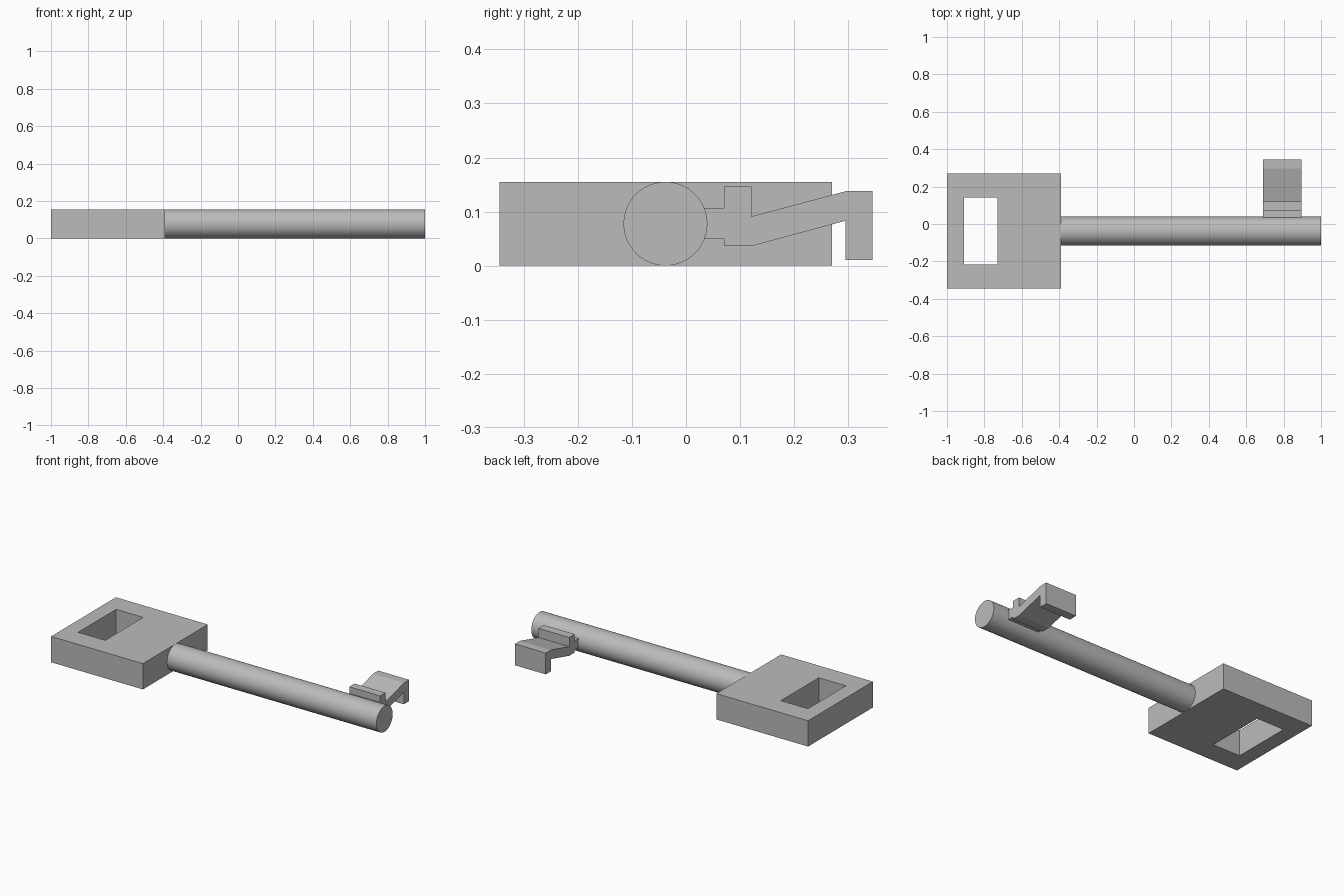
import bpy, bmesh, math
from mathutils import Matrix

cube = bpy.data.objects.get("Cube")
if cube:
    bpy.data.objects.remove(cube, do_unlink=True)

HEIGHT = 0.155
RADIUS = HEIGHT / 2
SHAFT_Y = -0.038

metal = bpy.data.materials.new("grey metal")
metal.use_nodes = True
GREY = (0.5, 0.5, 0.5, 1)
metal.diffuse_color = GREY
metal.node_tree.nodes["Principled BSDF"].inputs["Base Color"].default_value = GREY


def finish(name, bm):
    """Turn a bmesh into a named object with the metal material."""
    bmesh.ops.recalc_face_normals(bm, faces=bm.faces)
    mesh = bpy.data.meshes.new(name)
    bm.to_mesh(mesh)
    bm.free()
    mesh.materials.append(metal)
    obj = bpy.data.objects.new(name, mesh)
    bpy.context.collection.objects.link(obj)
    return obj


def extrude(bm, faces, offset):
    new = bmesh.ops.extrude_face_region(bm, geom=faces)["geom"]
    verts = [v for v in new if isinstance(v, bmesh.types.BMVert)]
    bmesh.ops.translate(bm, verts=verts, vec=offset)


def rectangle(bm, x0, x1, y0, y1):
    return [bm.verts.new((x, y, 0)) for x, y in ((x0, y0), (x1, y0), (x1, y1), (x0, y1))]


# Handle: thick plate with a rectangular window
bm = bmesh.new()
outer = rectangle(bm, -1, -0.39, -0.345, 0.27)
inner = rectangle(bm, -0.91, -0.73, -0.217, 0.143)
ring = [bm.faces.new((outer[i], outer[(i + 1) % 4], inner[(i + 1) % 4], inner[i]))
        for i in range(4)]
extrude(bm, ring, (0, 0, HEIGHT))
finish("handle", bm)

# Shaft: round bar along x
bm = bmesh.new()
x0, x1 = -0.39, 1.0
place = Matrix.Translation(((x0 + x1) / 2, SHAFT_Y, RADIUS)) @ Matrix.Rotation(math.pi / 2, 4, "Y")
bmesh.ops.create_cone(bm, cap_ends=True, segments=64, radius1=RADIUS, radius2=RADIUS,
                      depth=x1 - x0, matrix=place)
shaft = finish("shaft", bm)
bpy.context.view_layer.objects.active = shaft
shaft.select_set(True)
bpy.ops.object.shade_smooth_by_angle(angle=math.radians(30))
shaft.select_set(False)

# Bit: neck, upright ridge, sloping arm and hooked end, as a (y, z) profile
bm = bmesh.new()
profile = [(0.02, 0.107), (0.07, 0.107), (0.07, 0.146), (0.121, 0.146), (0.121, 0.091),
           (0.297, 0.138), (0.345, 0.138), (0.345, 0.01), (0.295, 0.01), (0.295, 0.083),
           (0.121, 0.036), (0.07, 0.036), (0.07, 0.049), (0.02, 0.049)]
face = bm.faces.new([bm.verts.new((0.69, y, z)) for y, z in profile])
extrude(bm, [face], (0.205, 0, 0))
finish("bit", bm)
